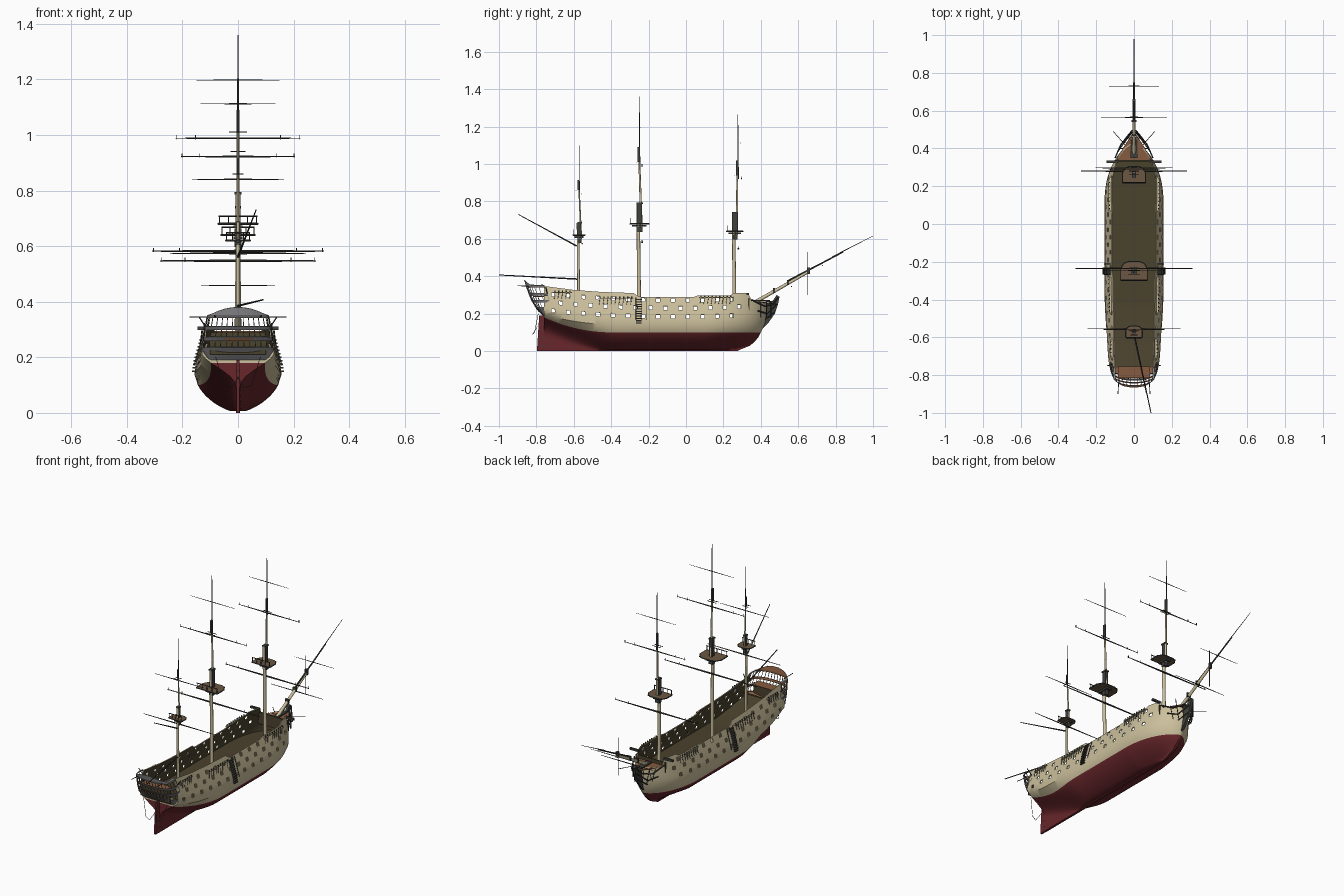
import bpy, bmesh, math
from mathutils import Vector, Matrix

if "Cube" in bpy.data.objects:
    bpy.data.objects.remove(bpy.data.objects["Cube"])

def material(name, *rgb):
    m = bpy.data.materials.new(name)
    m.diffuse_color = (*rgb, 1)
    m.use_nodes = True
    m.node_tree.nodes["Principled BSDF"].inputs["Base Color"].default_value = m.diffuse_color
    return m

CREAM = material("cream", .60, .52, .33)
RED = material("dark_red", .14, .02, .025)
OLIVE = material("olive_brown", .068, .054, .026)
DARK = material("charcoal", .05, .05, .046)
BROWN = material("wood_brown", .24, .105, .05)
UMBER = material("weathered_brown", .15, .095, .055)
GREY = material("grey", .29, .29, .30)
SLATE = material("slate", .15, .15, .16)

def clamp(v):
    return max(0.0, min(1.0, v))

def lerp(table, x):
    if x <= table[0][0]:
        return table[0][1]
    for (a, va), (b, vb) in zip(table, table[1:]):
        if x <= b:
            return va + (vb - va) * (x - a) / (b - a)
    return table[-1][1]

def finish(name, bm, *mats, smooth=None, thickness=0, offset=0):
    me = bpy.data.meshes.new(name)
    bm.to_mesh(me)
    bm.free()
    ob = bpy.data.objects.new(name, me)
    bpy.context.collection.objects.link(ob)
    for m in mats:
        me.materials.append(m)
    bpy.ops.object.select_all(action='DESELECT')
    ob.select_set(True)
    bpy.context.view_layer.objects.active = ob
    if thickness:
        mod = ob.modifiers.new("shell", 'SOLIDIFY')
        mod.thickness, mod.offset, mod.material_offset = thickness, -1, offset
        bpy.ops.object.modifier_apply(modifier=mod.name)
    if smooth:
        bpy.ops.object.shade_smooth_by_angle(angle=math.radians(smooth))
    return ob

def rod(bm, a, b, r1, r2=None, n=8):
    a, b = Vector(a), Vector(b)
    d = b - a
    mat = Matrix.Translation((a + b) / 2) @ d.to_track_quat('Z', 'Y').to_matrix().to_4x4()
    bmesh.ops.create_cone(bm, cap_ends=True, segments=n, radius1=r1,
                          radius2=r1 if r2 is None else r2, depth=d.length, matrix=mat)

def path(bm, pts, r, n=6):
    for a, b in zip(pts, pts[1:]):
        rod(bm, a, b, r, n=n)

def box(bm, c, s):
    bmesh.ops.create_cube(bm, size=1, matrix=Matrix.Translation(c) @ Matrix.Diagonal((*s, 1)))

def prism(bm, pts, vec):
    f = bm.faces.new([bm.verts.new(p) for p in pts])
    new = bmesh.ops.extrude_face_region(bm, geom=[f])['geom']
    bmesh.ops.translate(bm, vec=vec, verts=[g for g in new if isinstance(g, bmesh.types.BMVert)])
    bmesh.ops.recalc_face_normals(bm, faces=bm.faces)

# ---- hull shape: half breadth, stem, rail and waterline curves
STEM = [(0, .27), (.03, .345), (.07, .385), (.14, .42), (.2, .43)]
RAIL = [(-.76, .348), (-.6, .327), (-.45, .316), (-.27, .31), (-.255, .289), (.04, .289),
        (.05, .296), (.24, .298), (.26, .31), (.345, .31), (.355, .266)]

def half(c, z):
    p, q = clamp((c - .1) / .34), clamp((-.35 - c) / .41)
    B = .157 * (1 - p ** 2.4) ** .65 - .026 * clamp((-.3 - c) / .46) ** 2
    zb = .15 + .07 * q * q
    if z < zb:
        h = B * (1 - (1 - z / zb) ** 2) ** (.7 + 8 * q * q + .8 * p)
    else:
        h = B * (1 - .24 * (1 - .6 * p) * ((z - zb) / .14) ** 1.3)
    return max(h, .007)

def hull_y(c, z):
    return c if c < .1 else .1 + (c - .1) / .34 * (lerp(STEM, z) - .1)

def sheer(c):
    return .04 * ((c + .05) / .75) ** 2

UNDER = 9
def levels(c):
    w = .1 + .08 * clamp((-.4 - c) / .36) ** 2
    top = lerp(RAIL, c)
    lv = [.006 + (w - .006) * (i / UNDER) ** 1.3 for i in range(UNDER + 1)]
    b = .174 + sheer(c)
    lv.append((w + b) / 2)
    lv += [min(z + sheer(c), top) for z in (.174, .194, .22, .24, .262, .282)]
    return lv + [top]

# ---- hull shell with open gun ports
cols = [-.76 + .02 * i for i in range(60)] + [.43, .436, .44]
bm = bmesh.new()
R, L = [], []
for c in cols:
    lv = levels(c)
    for side, grid in ((1, R), (-1, L)):
        grid.append([bm.verts.new((side * half(c, z), hull_y(c, z), z)) for z in lv])
rows = len(R[0])
def face(vs, mi):
    bm.faces.new(vs).material_index = mi
for r in range(rows - 1):
    mi = 1 if r < UNDER else 0
    k = r - UNDER
    for i in range(len(cols) - 1):
        port = -.74 < cols[i] < .32 and ((k in (2, 6) and i % 4 == 2) or (k == 4 and i % 4 == 0))
        if not port:
            face((R[i][r], R[i+1][r], R[i+1][r+1], R[i][r+1]), mi)
            face((L[i][r+1], L[i+1][r+1], L[i+1][r], L[i][r]), mi)
    if k < 3:
        face((L[0][r], R[0][r], R[0][r+1], L[0][r+1]), mi)
    face((R[-1][r], L[-1][r], L[-1][r+1], R[-1][r+1]), mi)
for i in range(len(cols) - 1):
    face((R[i][0], L[i][0], L[i+1][0], R[i+1][0]), 1)
bmesh.ops.remove_doubles(bm, verts=bm.verts, dist=.0002)
finish("hull", bm, CREAM, RED, OLIVE, OLIVE, smooth=35, thickness=.005, offset=2)

# ---- inner deck, rising towards the stern
bm = bmesh.new()
prev = None
for c in cols[:-3]:
    z = .165 + .06 * clamp((-.4 - c) / .36) ** 1.5
    cur = [bm.verts.new((s * max(half(c, z) - .004, .003), hull_y(c, z), z)) for s in (-1, 1)]
    if prev:
        bm.faces.new((prev[0], prev[1], cur[1], cur[0]))
    prev = cur
finish("main_deck", bm, OLIVE)

# ---- keel and rudder
bm = bmesh.new()
box(bm, (0, -.24, .006), (.014, 1.04, .012))
prism(bm, [(-.006, -.797, 0), (-.006, -.757, 0), (-.006, -.757, .19), (-.006, -.785, .19)], (.012, 0, 0))
finish("keel_and_rudder", bm, RED)
bm = bmesh.new()
for z in (.03, .07, .11, .15):
    box(bm, (0, -.762, z), (.015, .02, .004))
for s in (-1, 1):
    path(bm, [(0, -.795, .13), (s * .02, -.82, .09), (s * .05, -.81, .1), (s * .08, -.79, .2)], .0012)
finish("rudder_straps_and_chains", bm, DARK)

# ---- stern gallery shell with open windows, brown inside
SEC = [(0, 0), (.17, 0), (.34, .002), (.5, .005), (.66, .01), (.82, .018), (.95, .03), (1, .045), (1.02, .068), (1, .1)]
SEC = [(-x, y) for x, y in SEC[:0:-1]] + SEC
GW = [(.19, .105), (.225, .127), (.275, .123), (.342, .112), (.378, .098)]
GY = [(.19, -.765), (.225, -.8), (.275, -.83), (.342, -.855), (.378, -.865)]
GD = [(.19, .2), (.225, .7), (.275, 1)]
ZS = [.19, .225, .234, .262, .272, .30, .31, .344, .352, .38]
bm = bmesh.new()
G = [[bm.verts.new((x * lerp(GW, z), lerp(GY, z) + y * lerp(GD, z), z - (.025 * x * x if z > .36 else 0)))
      for x, y in SEC] for z in ZS]
windows = []
for r in range(len(ZS) - 1):
    for i in range(len(SEC) - 1):
        f = bm.faces.new((G[r][i], G[r][i+1], G[r+1][i+1], G[r+1][i]))
        f.material_index = 1 if r in (1, 3, 5, 7) else 0
        if r in (2, 4, 6):
            windows.append(f)
bmesh.ops.inset_individual(bm, faces=windows, thickness=.0045)
# thin dark frame, then the opening
bmesh.ops.inset_individual(bm, faces=windows, thickness=.0018)
frames = {f for w in windows for e in w.edges for f in e.link_faces} - set(windows)
for f in frames:
    f.material_index = 1
bmesh.ops.delete(bm, geom=windows, context='FACES')
finish("stern_gallery", bm, GREY, SLATE, BROWN, BROWN, thickness=.003, offset=2)
bm = bmesh.new()
box(bm, (0, -.785, .292), (.17, .06, .004))
finish("poop_deck", bm, BROWN)
bm = bmesh.new()
box(bm, (0, -.79, .25), (.2, .004, .08))
finish("cabin_bulkhead", bm, OLIVE)

# ---- bow: bulkhead, beak deck, knee, head rails
bm = bmesh.new()
box(bm, (0, .335, .25), (.2, .008, .07))
finish("bow_bulkhead", bm, OLIVE)
bm = bmesh.new()
prism(bm, [(-.09, .34, .26), (.09, .34, .26), (.06, .4, .26), (.02, .46, .262), (-.02, .46, .262), (-.06, .4, .26)], (0, 0, .005))
finish("beak_deck", bm, BROWN)
bm = bmesh.new()
prism(bm, [(-.007, y, z) for y, z in ((.41, .12), (.44, .15), (.475, .2), (.492, .25), (.5, .29), (.485, .3), (.465, .27), (.42, .25))], (.014, 0, 0))
box(bm, (0, .4, .27), (.035, .1, .006))
for s in (-1, 1):
    path(bm, [(s * .1, .35, .275), (s * .07, .42, .24), (s * .035, .465, .25), (s * .01, .495, .29)], .004)
    path(bm, [(s * .085, .385, .215), (s * .05, .435, .2), (s * .01, .485, .25)], .004)
    path(bm, [(s * .04, .425, .17), (s * .008, .475, .21)], .003)
    for y, x in ((.4, .075), (.43, .055), (.455, .035)):
        rod(bm, (s * x, y, .262), (s * x * .7, y, .18), .002)
    rod(bm, (s * .03, .4, .262), (s * .11, .49, .25), .0018)         # boomkin
    box(bm, (s * .115, .33, .305), (.06, .012, .012))                # cathead
    rod(bm, (s * .08, -.82, .345), (s * .085, -.9, .35), .002)       # stern davit
    rod(bm, (s * .11, -.74, .3), (s * .14, -.75, .345), .0025)
finish("head_rails_and_davits", bm, DARK)

# ---- deadeyes, chain plates and side ladders
CH = ((-.47, -.28, .283, 9), (.07, .25, .287, 9), (-.71, -.61, .313, 5))
bm, bc = bmesh.new(), bmesh.new()
for s in (-1, 1):
    for y0, y1, z, n in CH:
        ym = (y0 + y1) / 2
        box(bc, (s * (half(ym, z) + .004), ym, z), (.014, y1 - y0, .004))
        for i in range(n):
            y = y0 + (y1 - y0) * (i + .5) / n
            x = half(y, z) + .009
            box(bm, (s * x, y, z + .004), (.004, .007, .012))
            rod(bm, (s * x, y, z), (s * (half(y, z - .035) + .002), y - .006, z - .035), .0013, n=5)
    for i in range(11):
        z = .15 + .0125 * i
        box(bm, (s * (half(-.25, z) + .003), -.252, z), (.012, .03, .006))
    for y in (-.267, -.237, -.212):
        rod(bm, (s * (half(y, .17) + .004), y, .17), (s * (half(y, .285) + .004), y, .285), .002)
finish("deadeyes_and_side_ladders", bm, DARK)
finish("channels", bc, CREAM)

# ---- masts: y, lower top, topmast top, pole top, platform z, crosstree z, platform half width, radius
MASTS = {"main": (-.25, .79, 1.09, 1.36, .68, 1.01, .07, .011),
         "fore": (.26, .74, 1.02, 1.265, .64, .94, .06, .0105),
         "mizzen": (-.572, .685, .915, 1.1, .62, .86, .043, .008)}
for name, (y, z1, z2, z3, zp, zc, w, r) in MASTS.items():
    f = .009 if name == "fore" else -.008
    bm = bmesh.new()
    rod(bm, (0, y, .15), (0, y - .006, z1), r, r * .8, 12)
    rod(bm, (0, y + .012, zp - .02), (0, y + .006 + f, z2), r * .6, r * .42, 10)
    finish(name + "_mast", bm, CREAM, smooth=40)
    bm = bmesh.new()
    rod(bm, (0, y + .01 + f, zc - .02), (0, y + .008 + f, z3), r * .36, r * .16)
    box(bm, (0, y + .002, (zp + z1) / 2), (r * 1.7, r * 2.4, z1 - zp))          # mast doubling
    box(bm, (0, y + .003, z1), (r * 2.2, r * 3, .008))
    box(bm, (0, y, zp - .01), (r * 3, w * 1.1, .01))
    box(bm, (0, y + .004, zp - .03), (r * 2.4, r * 2.4, .025))
    box(bm, (0, y + .006 + f, (zc + z2) / 2), (r * .9, r * 1.3, z2 - zc))
    for d in (-.008, .012):
        rod(bm, (-w * .45, y + d + f, zc), (w * .45, y + d + f, zc), .002)
    for k in range(-2, 3):                                                     # platform rail
        rod(bm, (k * w / 2.1, y - w * .66, zp), (k * w / 2.1, y - w * .66, zp + .028), .0018)
    rod(bm, (-w, y - w * .66, zp + .028), (w, y - w * .66, zp + .028), .0025)
    rim = [(a * w, y + b * w, zp) for a, b in ((-1, -.7), (1, -.7), (1, .2), (.75, .6), (.4, .72), (-.4, .72), (-.75, .6), (-1, .2))]
    path(bm, rim + rim[:1], .0042)
    finish(name + "_mast_fittings", bm, DARK)
    bm = bmesh.new()
    prism(bm, [(a, b, c - .003) for a, b, c in rim], (0, 0, .006))
    finish(name + "_top_platform", bm, UMBER)

# ---- yards: y, z, half length, radius
YARDS = [(-.235, .582, .31, .005), (-.235, .988, .225, .0036), (-.245, 1.197, .15, .0022),
         (.28, .547, .28, .005), (.297, .922, .205, .0036), (.29, 1.112, .135, .0022),
         (-.555, .574, .245, .0036), (-.56, .84, .165, .0028),
         (.565, .345, .175, .003), (.73, .458, .133, .0022)]
bm = bmesh.new()
for y, z, h, r in YARDS:
    for s in (-1, 1):
        rod(bm, (0, y, z), (s * h, y, z), r, r * .4)
        if r > .003 and -.5 < y < .5:             # boom irons
            for k in (.68, .98):
                rod(bm, (s * h * k, y, z - .004), (s * h * k, y, z + .012), .0016)
finish("yards", bm, DARK)

# ---- spanker boom and gaff, bowsprit
bm = bmesh.new()
rod(bm, (0, -.58, .385), (.09, -1.0, .407), .004, .0025)
rod(bm, (0, -.585, .562), (.065, -.895, .73), .004, .002)
finish("spanker_boom_and_gaff", bm, DARK)
bm = bmesh.new()
rod(bm, (0, .34, .245), (0, .66, .427), .0105, .007, 12)
finish("bowsprit", bm, CREAM, smooth=40)
bm = bmesh.new()
rod(bm, (0, .55, .378), (0, .84, .53), .005, .0035)
rod(bm, (0, .78, .503), (0, 1.0, .616), .0025, .0012)
box(bm, (0, .655, .43), (.016, .014, .035))
rod(bm, (0, .648, .3), (0, .648, .53), .0022)
for y in (.47, .545):
    box(bm, (0, y, .25 + (y - .34) * .569), (.024, .01, .026))
finish("jibboom", bm, DARK)
